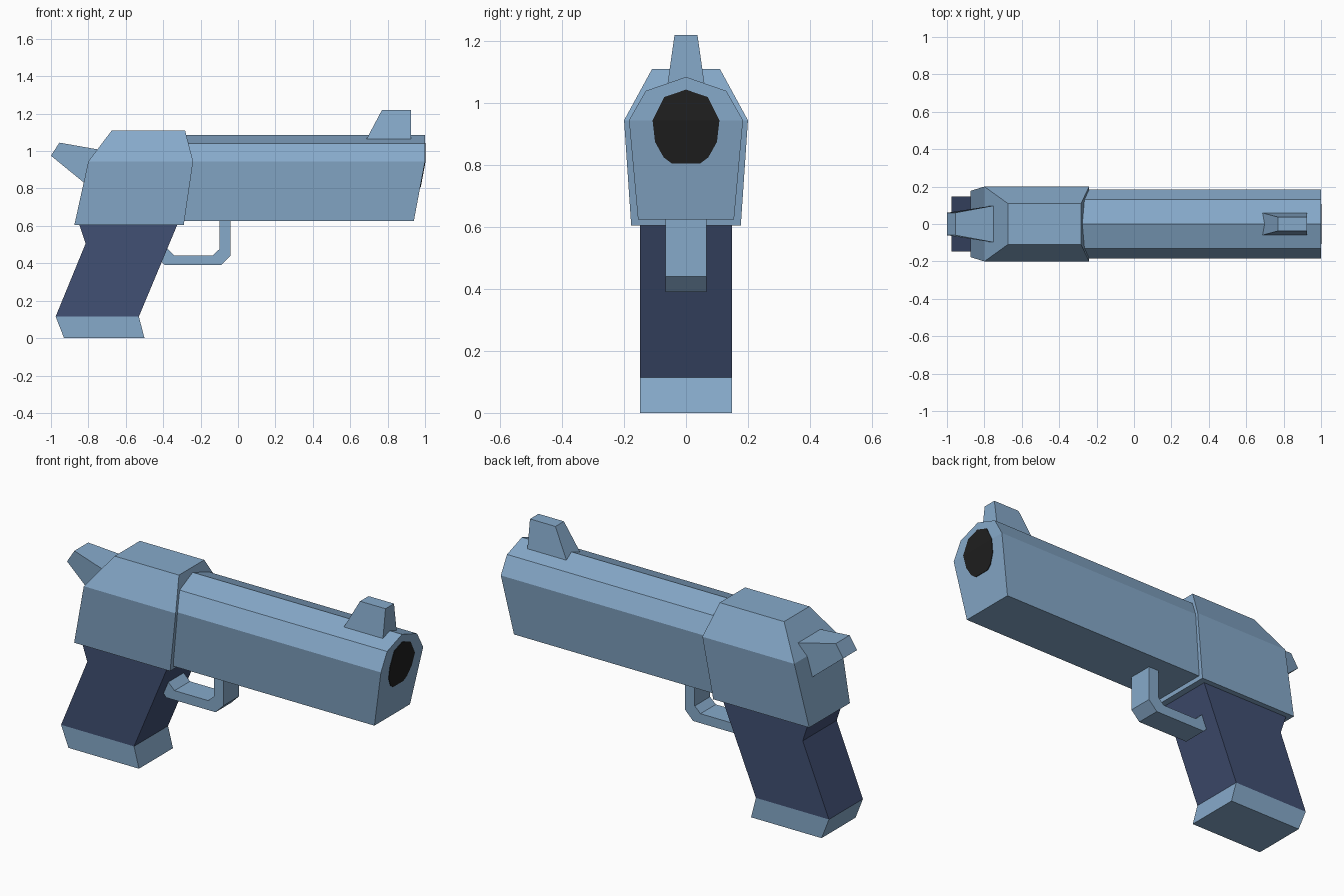
import bpy, bmesh

if "Cube" in bpy.data.objects:
    bpy.data.objects.remove(bpy.data.objects["Cube"])


def material(name, rgb):
    m = bpy.data.materials.new(name)
    m.diffuse_color = (*rgb, 1)
    m.use_nodes = True
    m.node_tree.nodes["Principled BSDF"].inputs["Base Color"].default_value = m.diffuse_color
    return m


BLUE = material("steel_blue", (0.24, 0.40, 0.59))
NAVY = material("navy", (0.053, 0.079, 0.172))
BLACK = material("black", (0.014, 0.014, 0.014))


def loft(name, ring_a, ring_b, mat, fold=None, extra=()):
    """Join rings of points with quads and cap both ends; fold splits the caps."""
    bm = bmesh.new()
    rings = [[bm.verts.new(p) for p in r] for r in (ring_a, ring_b, *extra)]
    n = len(ring_a)
    for a, b in zip(rings, rings[1:]):
        for i in range(n):
            j = (i + 1) % n
            bm.faces.new((a[i], a[j], b[j], b[i]))
    for r in (rings[0], rings[-1]):
        bm.faces.new(r)
        if fold:
            bmesh.ops.connect_vert_pair(bm, verts=[r[fold[0]], r[fold[1]]])
    bmesh.ops.recalc_face_normals(bm, faces=bm.faces[:])
    mesh = bpy.data.meshes.new(name)
    bm.to_mesh(mesh)
    bm.free()
    mesh.materials.append(mat)
    ob = bpy.data.objects.new(name, mesh)
    bpy.context.collection.objects.link(ob)
    return ob


def plate(name, profile, mat, width=None):
    """Side profile (x, z[, half width]) made solid across y."""
    pts = [(p[0], p[1], p[2] if width is None else width) for p in profile]
    return loft(name, [(x, -w, z) for x, z, w in pts],
                [(x, w, z) for x, z, w in pts], mat)


MID = 0.945  # height of the widest line


def muzzle_x(z):
    return 1.0 - max(0.0, MID - z) * 0.1875


def mirrored(half):
    """Half section (y, z), bottom to top, mirrored to a closed ring."""
    return half + [(-y, z) for y, z in reversed(half) if y > 0]


# Barrel with the raked muzzle
section = mirrored([(0.155, 0.625), (0.184, MID), (0.13, 1.04), (0, 1.085)])
loft("barrel", [(-0.285, y, z) for y, z in section],
     [(muzzle_x(z), y, z) for y, z in section], BLUE, fold=(1, 5))

# Dark bore, a thin plate following the muzzle
hole = mirrored([(0.045, 0.805), (0.072, 0.825), (0.1, 0.875), (0.108, MID),
                 (0.07, 1.02), (0, 1.044)])
loft("bore", [(muzzle_x(z) - 0.003, y, z) for y, z in hole],
     [(muzzle_x(z) + 0.003, y, z) for y, z in hole], BLACK, fold=(3, 7))


def rect(x0, x1, w, z):
    return [(x0, -w, z), (x1, -w, z), (x1, w, z), (x0, w, z)]


# Receiver
loft("receiver", rect(-0.875, -0.29, 0.177, 0.605),
     rect(-0.80, -0.24, 0.20, MID), BLUE,
     extra=[rect(-0.675, -0.283, 0.11, 1.11)])

# Front sight
loft("front_sight", rect(0.685, 0.925, 0.06, 1.06),
     rect(0.77, 0.925, 0.037, 1.22), BLUE)

# Hammer, widening into the receiver
plate("hammer", [(-1.0, 0.975, 0.06), (-0.955, 1.045, 0.06),
                 (-0.70, 1.0, 0.107), (-0.70, 0.73, 0.09)], BLUE)

# Grip and its base
plate("grip", [(-0.85, 0.61), (-0.815, 0.505), (-0.975, 0.115),
               (-0.53, 0.115), (-0.323, 0.61)], NAVY, 0.148)
plate("grip_base", [(-0.975, 0.115), (-0.93, 0), (-0.50, 0),
                    (-0.53, 0.115)], BLUE, 0.148)

# Trigger guard
plate("trigger_guard", [(-0.04, 0.63), (-0.04, 0.44), (-0.09, 0.39),
                        (-0.39, 0.39), (-0.44, 0.44), (-0.42, 0.52),
                        (-0.34, 0.442), (-0.135, 0.442), (-0.10, 0.475),
                        (-0.10, 0.63)], BLUE, 0.067)
